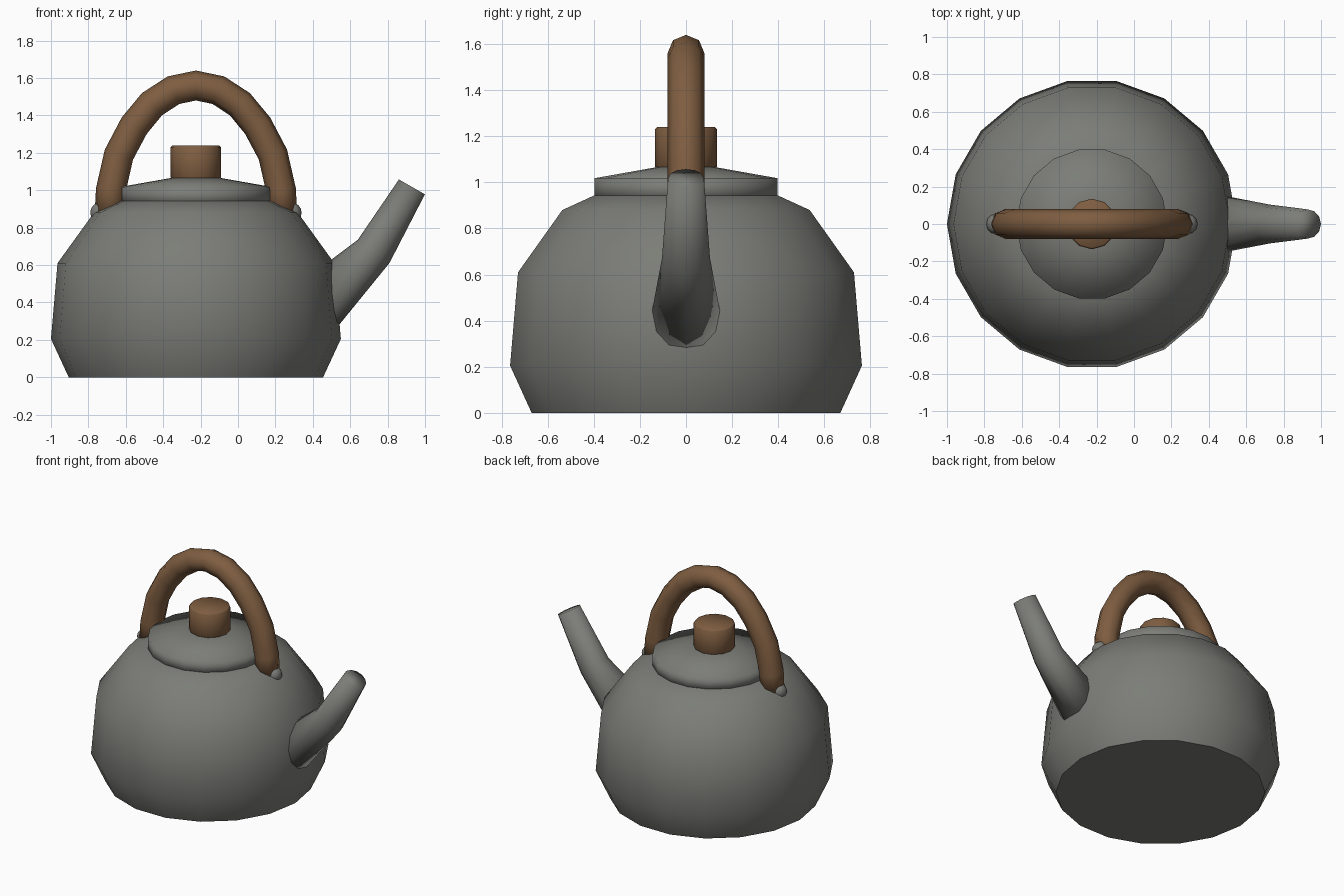
import bpy, bmesh, math
from mathutils import Vector

if "Cube" in bpy.data.objects:
    bpy.data.objects.remove(bpy.data.objects["Cube"])

CX = -0.225  # axis of the kettle body


def material(name, rgb):
    m = bpy.data.materials.new(name)
    m.diffuse_color = (*rgb, 1)
    m.use_nodes = True
    m.node_tree.nodes["Principled BSDF"].inputs["Base Color"].default_value = m.diffuse_color
    return m


GREY = material("grey metal", (0.20, 0.205, 0.185))
BROWN = material("brown wood", (0.21, 0.11, 0.052))


def loft(name, rings, mat, sharp=180):
    """Skin a list of equal-length rings, cap both ends and shade smooth."""
    bm = bmesh.new()
    loops = [[bm.verts.new(p) for p in ring] for ring in rings]
    n = len(loops[0])
    for a, b in zip(loops, loops[1:]):
        for i in range(n):
            j = (i + 1) % n
            bm.faces.new((a[i], a[j], b[j], b[i]))
    bm.faces.new(loops[0][::-1])
    bm.faces.new(loops[-1])
    bmesh.ops.recalc_face_normals(bm, faces=bm.faces)
    for f in bm.faces:
        f.smooth = True
    for e in bm.edges:
        e.smooth = e.calc_face_angle(0) < math.radians(sharp)
    me = bpy.data.meshes.new(name)
    bm.to_mesh(me)
    bm.free()
    me.materials.append(mat)
    ob = bpy.data.objects.new(name, me)
    bpy.context.collection.objects.link(ob)
    return ob


def lathe(name, profile, sides, mat, sharp=180):
    rings = [[(CX + r * math.cos(math.tau * i / sides), r * math.sin(math.tau * i / sides), z)
              for i in range(sides)] for r, z in profile]
    return loft(name, rings, mat, sharp)


def tube(name, sections, sides, mat):
    """Sections: (x, z, in-plane radius, y radius, tilt vector in xz)."""
    rings = []
    for x, z, r, ry, (ux, uz) in sections:
        u = Vector((ux, 0, uz)).normalized()
        rings.append([Vector((x, 0, z)) + u * r * math.cos(a) + Vector((0, 1, 0)) * ry * math.sin(a)
                      for a in (math.tau * i / sides for i in range(sides))])
    return loft(name, rings, mat)


# Body, lid and knob
lathe("body", [(0.68, 0), (0.775, 0.205), (0.74, 0.61), (0.545, 0.88), (0.39, 0.95)], 18, GREY, 60)
lathe("lid", [(0.404, 0.92), (0.404, 1.018), (0.13, 1.066), (0.03, 1.07)], 18, GREY)
lathe("knob", [(0.125, 1.055), (0.135, 1.07), (0.135, 1.23), (0.125, 1.24)], 12, BROWN)

# Bent, tapering spout
tube("spout", [(0.46, 0.40, 0.175, 0.155, (-0.23, 1)),
               (0.725, 0.673, 0.105, 0.104, (-0.17, 0.125)),
               (0.93, 1.018, 0.08, 0.078, (-0.14, 0.08))], 12, GREY)

# Hooped handle: half of the arch, mirrored about the body axis
half = [(0.462, 0.86), (0.455, 1.0), (0.412, 1.19), (0.33, 1.345), (0.235, 1.46), (0.12, 1.535)]
path = [(-x, z) for x, z in half] + [(0, 1.56)] + half[::-1]
sections = []
for i, (x, z) in enumerate(path):
    p, q = path[max(i - 1, 0)], path[min(i + 1, len(path) - 1)]
    sections.append((CX + x, z, 0.08, 0.08, (p[1] - q[1], q[0] - p[0])))
tube("handle", sections, 8, BROWN)

# Round pins where the handle meets the body
for side in (-1, 1):
    bpy.ops.mesh.primitive_uv_sphere_add(segments=12, ring_count=8, radius=0.055,
                                         location=(CX + side * 0.51, 0, 0.88))
    pin = bpy.context.object
    pin.name = "handle_pin_left" if side < 0 else "handle_pin_right"
    pin.data.materials.append(GREY)
    bpy.ops.object.shade_smooth()
